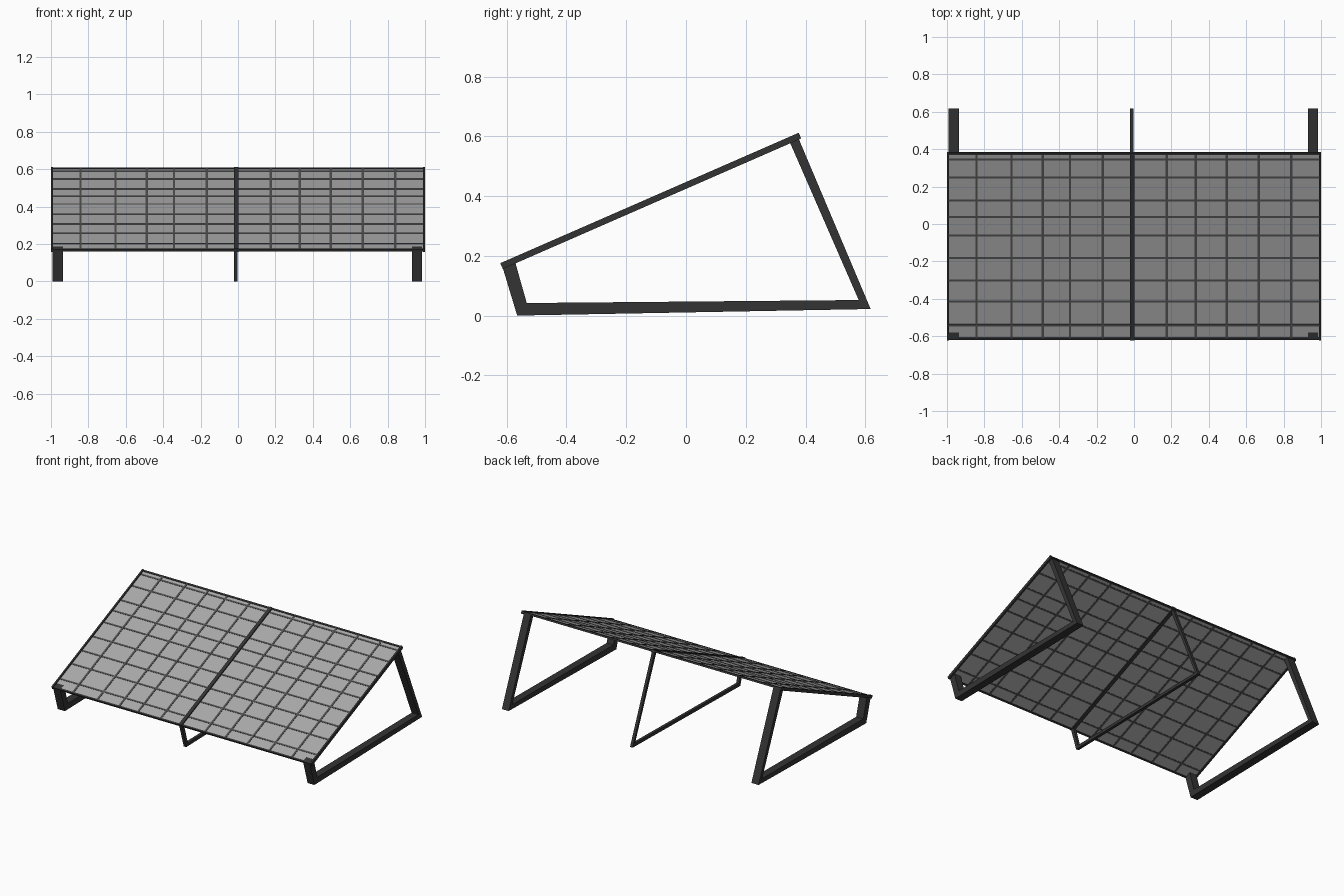
import bpy, bmesh, math
from mathutils import Matrix, Vector

if "Cube" in bpy.data.objects:
    bpy.data.objects.remove(bpy.data.objects["Cube"])


def material(name, rgb):
    m = bpy.data.materials.new(name)
    m.use_nodes = True
    m.diffuse_color = (*rgb, 1)
    m.node_tree.nodes["Principled BSDF"].inputs["Base Color"].default_value = (*rgb, 1)
    return m


panel_grey = material("panel grey", (0.40, 0.40, 0.40))
line_grey = material("grid line grey", (0.085, 0.085, 0.085))
frame_dark = material("frame dark grey", (0.034, 0.034, 0.034))


def finish(name, bm, mat):
    bmesh.ops.recalc_face_normals(bm, faces=bm.faces)
    mesh = bpy.data.meshes.new(name)
    bm.to_mesh(mesh)
    bm.free()
    mesh.materials.append(mat)
    ob = bpy.data.objects.new(name, mesh)
    bpy.context.collection.objects.link(ob)
    return ob


# Sloped plane that carries the panels and rails
SLOPE = math.atan(0.437)
CY, CZ, LENGTH = -0.118, 0.384, 1.09
TILT = Matrix.Translation((0, CY, CZ)) @ Matrix.Rotation(SLOPE, 4, "X")


def sloped_boxes(name, boxes, mat):
    """Boxes given as (x, s, width, length, thickness) lying in the sloped plane."""
    bm = bmesh.new()
    for x, s, w, l, t in boxes:
        place = TILT @ Matrix.Translation((x, s, 0)) @ Matrix.Diagonal((w, l, t, 1))
        bmesh.ops.create_cube(bm, size=1, matrix=place)
    return finish(name, bm, mat)


def support(name, x, width, inner):
    """Open three-sided support: front leg, base bar and back leg."""
    outer = [(-0.617, 0.172), (-0.565, 0.0), (0.618, 0.022), (0.375, 0.597)]
    bm = bmesh.new()
    rings = []
    for side in (-0.5, 0.5):
        rings.append([[bm.verts.new((x + side * width, y, z)) for y, z in loop]
                      for loop in (outer, inner)])
    (o0, i0), (o1, i1) = rings
    for k in range(3):
        for o, i in rings:
            bm.faces.new((o[k], o[k + 1], i[k + 1], i[k]))
        for a, b in ((o0, o1), (i0, i1)):
            bm.faces.new((a[k], a[k + 1], b[k + 1], b[k]))
    for k in (0, 3):
        bm.faces.new((o0[k], i0[k], i1[k], o1[k]))
    return finish(name, bm, frame_dark)


# Supports
wide_inner = [(-0.574, 0.187), (-0.533, 0.042), (0.578, 0.052), (0.345, 0.586)]
slim_inner = [(-0.594, 0.178), (-0.548, 0.022), (0.592, 0.042), (0.355, 0.59)]
support("right_support", -0.963, 0.055, wide_inner)
support("left_support", 0.957, 0.052, wide_inner)
support("middle_support", -0.012, 0.02, slim_inner)

# Panels
for name, x0, x1 in (("right_panel", -0.993, -0.012), ("left_panel", -0.012, 0.993)):
    sloped_boxes(name, [((x0 + x1) / 2, 0, x1 - x0, LENGTH - 0.01, 0.005)], panel_grey)

# Grid bars, proud of the panels above and below
columns = [-0.842, -0.655, -0.487, -0.342, -0.168, 0.174, 0.329, 0.497, 0.668, 0.84]
rows = [0.347, 0.25, 0.128, 0.04, -0.059, -0.18, -0.3, -0.412, -0.54]
sloped_boxes("column_bars", [(x, 0, 0.013, LENGTH - 0.012, 0.010) for x in columns], line_grey)
sloped_boxes("row_bars", [(0, (y - CY) / math.cos(SLOPE), 1.984, 0.011, 0.009)
                          for y in rows], line_grey)

# Rails around and between the panels
for name, x, w in (("right_rail", -0.994, 0.012), ("left_rail", 0.994, 0.012),
                   ("middle_rail", -0.010, 0.024)):
    sloped_boxes(name, [(x, 0, w, LENGTH, 0.021)], frame_dark)
for name, sign in (("front_rail", -1), ("back_rail", 1)):
    sloped_boxes(name, [(0, sign * (LENGTH / 2 - 0.006), 1.98, 0.012, 0.012)], frame_dark)
